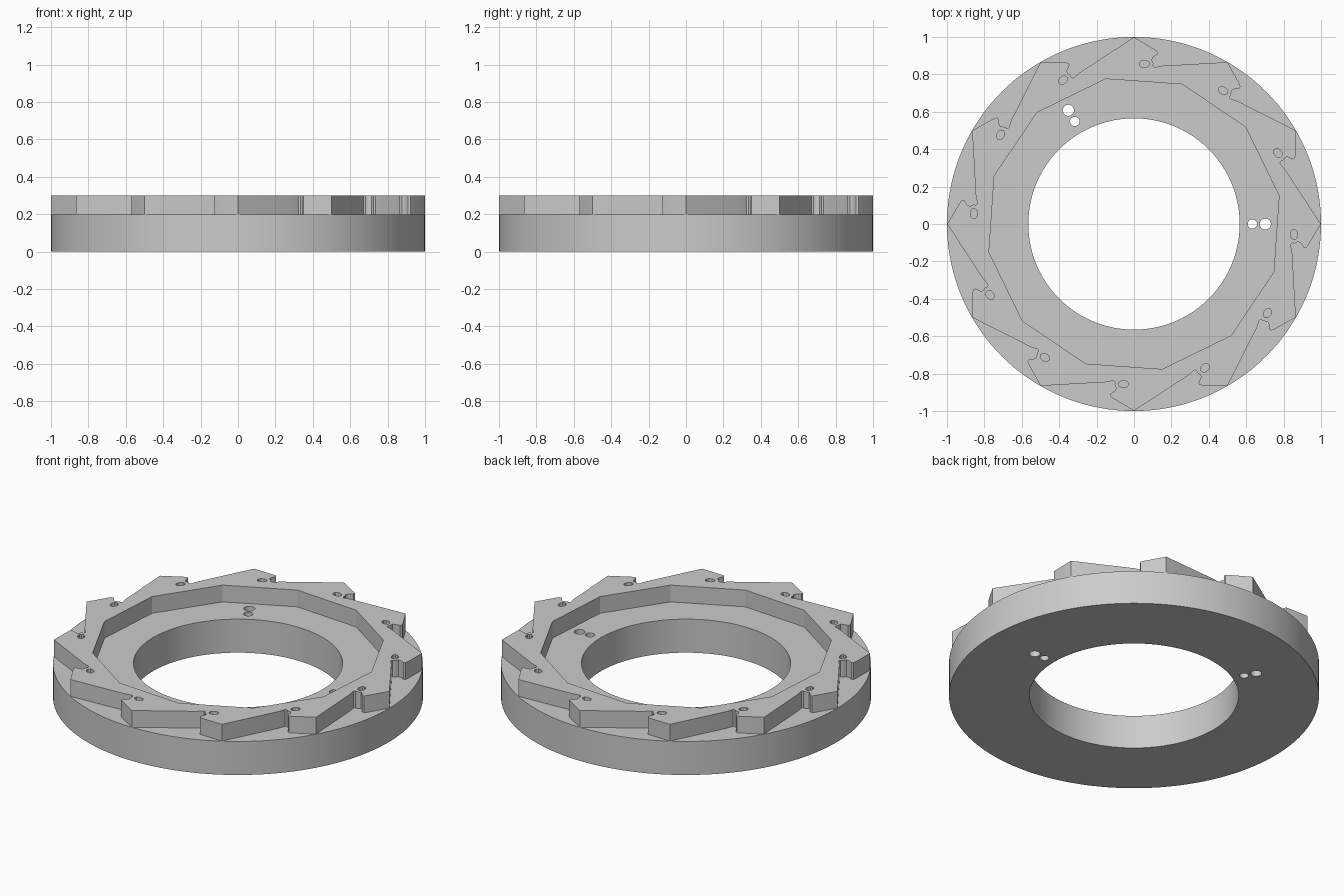
import bpy
import bmesh
from math import cos, sin, pi, radians
from mathutils import Matrix, Vector

if "Cube" in bpy.data.objects:
    bpy.data.objects.remove(bpy.data.objects["Cube"], do_unlink=True)

TEETH = 12
STEP = 2 * pi / TEETH

grey = bpy.data.materials.new("plain_grey")
grey.use_nodes = True
colour = (0.6, 0.6, 0.6, 1)
grey.diffuse_color = colour
grey.node_tree.nodes["Principled BSDF"].inputs["Base Color"].default_value = colour


def ellipse(cx, cy, rx, ry, sides, start=0):
    return [Vector((cx + rx * cos(start + 2 * pi * i / sides),
                    cy + ry * sin(start + 2 * pi * i / sides))) for i in range(sides)]


def circle(cx, cy, r, sides, start=0):
    return ellipse(cx, cy, r, r, sides, start)


def turned(points, angle):
    rot = Matrix.Rotation(angle, 2)
    return [rot @ Vector(p) for p in points]


def plate(name, outlines, bottom, top):
    """Extrude closed outlines; inner outlines become holes."""
    curve = bpy.data.curves.new(name + "_outline", "CURVE")
    curve.dimensions = "2D"
    curve.fill_mode = "BOTH"
    curve.extrude = (top - bottom) / 2
    for points in outlines:
        spline = curve.splines.new("POLY")
        spline.points.add(len(points) - 1)
        for target, p in zip(spline.points, points):
            target.co = (p[0], p[1], 0, 1)
        spline.use_cyclic_u = True
    helper = bpy.data.objects.new(name + "_helper", curve)
    bpy.context.collection.objects.link(helper)
    bpy.context.view_layer.update()
    graph = bpy.context.evaluated_depsgraph_get()
    mesh = bpy.data.meshes.new_from_object(helper.evaluated_get(graph))
    bpy.data.objects.remove(helper, do_unlink=True)
    bpy.data.curves.remove(curve)

    bm = bmesh.new()
    bm.from_mesh(mesh)
    bmesh.ops.remove_doubles(bm, verts=bm.verts, dist=0.0001)
    bmesh.ops.translate(bm, verts=bm.verts, vec=(0, 0, (top + bottom) / 2))
    bmesh.ops.recalc_face_normals(bm, faces=bm.faces)
    bm.to_mesh(mesh)
    bm.free()
    mesh.name = name
    mesh.materials.clear()
    mesh.materials.append(grey)
    obj = bpy.data.objects.new(name, mesh)
    bpy.context.collection.objects.link(obj)
    bpy.ops.object.select_all(action="DESELECT")
    obj.select_set(True)
    bpy.context.view_layer.objects.active = obj
    bpy.ops.object.shade_smooth_by_angle(angle=radians(25))
    return obj


# Base ring with two pairs of through holes
base = [circle(0, 0, 1, 144), circle(0, 0, 0.565, 120)]
for angle in (0, 2 * pi / 3):
    base.append(turned(circle(0.702, 0, 0.03, 24), angle))
    base.append(turned(circle(0.633, 0, 0.025, 24), angle))
plate("base_ring", base, 0, 0.2)

# Toothed ring: each tooth has a pointed tip, a hooked notch and a long flank
tooth = [(0, 0.999), (0.112, 0.932), (0.126, 0.921), (0.126, 0.908),
         (0.102, 0.891), (0.095, 0.878), (0.104, 0.858), (0.102, 0.846),
         (0.11, 0.838), (0.154, 0.846)]
rim = []
for k in range(TEETH):
    rim += turned(tooth, -k * STEP)
ring = [rim, circle(0, 0, 0.79, TEETH, radians(11))]

# One small oval pocket behind every notch
for k in range(TEETH):
    ring.append(turned(ellipse(0.056, 0.856, 0.027, 0.02, 10), -k * STEP))
plate("toothed_ring", ring, 0.2, 0.3)
